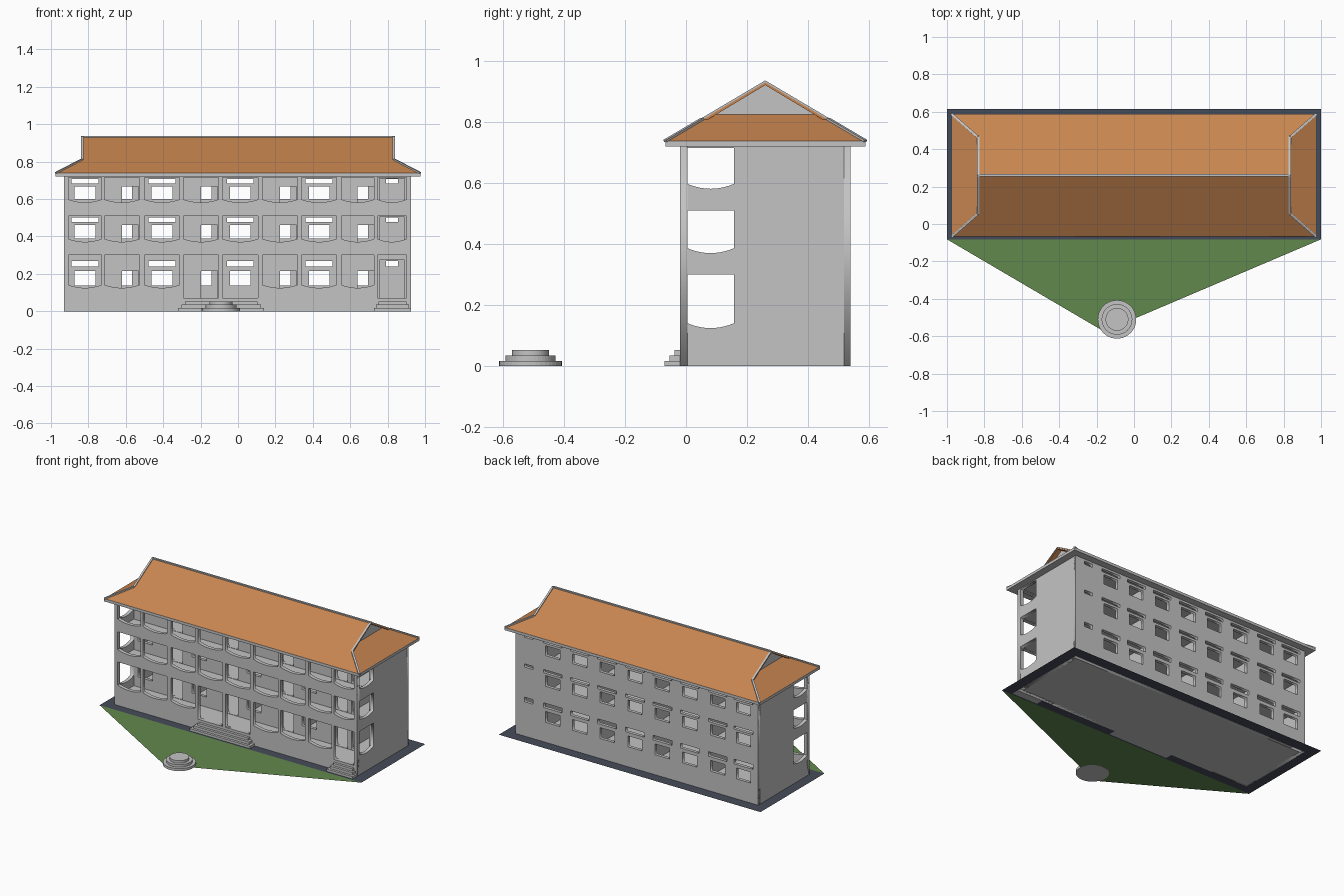
import bpy, bmesh, math
from mathutils import Matrix, Vector

if "Cube" in bpy.data.objects:
    bpy.data.objects.remove(bpy.data.objects["Cube"])


def material(name, rgb):
    m = bpy.data.materials.new(name)
    m.diffuse_color = (*rgb, 1)
    m.use_nodes = True
    m.node_tree.nodes["Principled BSDF"].inputs["Base Color"].default_value = m.diffuse_color
    return m


GREY = material("pale_grey_plaster", (0.55, 0.55, 0.55))
TILE = material("orange_tile", (0.58, 0.235, 0.08))
GRASS = material("grass_green", (0.12, 0.25, 0.075))
PAVE = material("dark_slate_paving", (0.06, 0.072, 0.1))


def add(name, mesh, mat):
    mesh.materials.clear()
    mesh.materials.append(mat)
    ob = bpy.data.objects.new(name, mesh)
    bpy.context.collection.objects.link(ob)
    return ob


def from_bm(name, bm, mat):
    me = bpy.data.meshes.new(name)
    bm.to_mesh(me)
    bm.free()
    return add(name, me, mat)


def box(name, x0, x1, y0, y1, z0, z1, mat=GREY):
    bm = bmesh.new()
    m = Matrix.Translation(((x0 + x1) / 2, (y0 + y1) / 2, (z0 + z1) / 2))
    bmesh.ops.create_cube(bm, size=1, matrix=m @ Matrix.Diagonal((x1 - x0, y1 - y0, z1 - z0, 1)))
    return from_bm(name, bm, mat)


def sheet(name, polys, mat, thick=0):
    bm = bmesh.new()
    for p in polys:
        bm.faces.new([bm.verts.new(v) for v in p])
    bmesh.ops.remove_doubles(bm, verts=bm.verts, dist=1e-5)
    ob = from_bm(name, bm, mat)
    if thick:
        s = ob.modifiers.new("thickness", "SOLIDIFY")
        s.thickness, s.offset = thick, -1
    return ob


def beam(name, a, b, w, h):
    a, b = Vector(a), Vector(b)
    d = b - a
    m = Matrix.Translation((a + b) / 2) @ d.to_track_quat('X', 'Z').to_matrix().to_4x4()
    bm = bmesh.new()
    bmesh.ops.create_cube(bm, size=1, matrix=m @ Matrix.Diagonal((d.length, w, h, 1)))
    return from_bm(name, bm, GREY)


def rect(a0, a1, z0, z1):
    return [(a0, z0), (a1, z0), (a1, z1), (a0, z1)]


def sagged(a0, a1, z0, z1, sag=0.016, n=10):
    # opening whose lower edge dips in a shallow arc
    low = [(a0 + (a1 - a0) * i / n, z0 - sag * (1 - (2 * i / n - 1) ** 2)) for i in range(n + 1)]
    return low + [(a1, z1), (a0, z1)]


def wall(name, outline, holes, lo, hi, along='X'):
    # filled 2D curve with holes, extruded and stood upright
    cu = bpy.data.curves.new(name, 'CURVE')
    cu.dimensions, cu.fill_mode, cu.extrude = '2D', 'BOTH', (hi - lo) / 2
    for loop in [outline] + holes:
        s = cu.splines.new('POLY')
        s.points.add(len(loop) - 1)
        for p, (u, v) in zip(s.points, loop):
            p.co = (u, v, 0, 1)
        s.use_cyclic_u = True
    tmp = bpy.data.objects.new(name + "_curve", cu)
    bpy.context.collection.objects.link(tmp)
    dg = bpy.context.evaluated_depsgraph_get()
    me = bpy.data.meshes.new_from_object(tmp.evaluated_get(dg))
    bpy.data.objects.remove(tmp)
    mid = (lo + hi) / 2
    if along == 'X':
        m = Matrix(((1, 0, 0, 0), (0, 0, -1, mid), (0, 1, 0, 0), (0, 0, 0, 1)))
    else:
        m = Matrix(((0, 0, 1, mid), (1, 0, 0, 0), (0, 1, 0, 0), (0, 0, 0, 1)))
    me.transform(m)
    return add(name, me, GREY)


# main dimensions
XL, XR, YF, YB, TOP = -0.93, 0.925, -0.02, 0.54, 0.725
BAYS = [(-0.906, -0.73), (-0.714, -0.527), (-0.5, -0.313), (-0.291, -0.104), (-0.083, 0.107),
        (0.131, 0.318), (0.34, 0.527), (0.553, 0.727), (0.746, 0.9)]
# per storey: floor, opening low/high, slot low/high, window low/high
STOREYS = [(0.07, 0.141, 0.301, 0.238, 0.27, 0.139, 0.214),
           (0.32, 0.387, 0.51, 0.478, 0.5, 0.388, 0.462),
           (0.53, 0.598, 0.715, 0.684, 0.706, 0.6, 0.668)]

# openings for each wall
front, inner, back, side = [], [], [], []
for k, (fl, o0, o1, s0, s1, w0, w1) in enumerate(STOREYS):
    side.append(sagged(0.005, 0.157, o0, o1))
    for i, (a, b) in enumerate(BAYS):
        c = (a + b) / 2
        entrance = k == 0 and i in (3, 4, 8)
        front.append(rect(a, b, fl, o1) if entrance else sagged(a, b, o0, o1))
        if i == 8:
            back.append(rect(c - 0.033, c + 0.033, s0, s1))
            inner.append(rect(a + 0.01, b - 0.01, fl + 0.002, s1 + 0.003))
            continue
        pair = [rect(c - 0.072, c + 0.072, s0, s1), rect(c - 0.055, c + 0.055, w0, w1)]
        back += pair
        inner += [rect(c, c + 0.088, fl + 0.002, w1)] if i % 2 else pair

wall("front_arcade_wall", rect(XL, XR, 0, TOP), front, YF, 0.005)
wall("inner_gallery_wall", rect(XL + 0.02, XR - 0.02, 0.05, TOP), inner, 0.157, 0.178)
wall("back_wall", rect(XL, XR, 0, TOP), back, 0.518, YB)
wall("left_end_wall", rect(YF + 0.001, YB - 0.001, 0, TOP), side, XL, XL + 0.024, 'Y')
wall("right_end_wall", rect(YF + 0.001, YB - 0.001, 0, TOP), side, XR - 0.024, XR, 'Y')

# floors and room partitions
for k, (z0, z1) in enumerate([(0, 0.07), (0.302, 0.32), (0.512, 0.53)]):
    box(f"floor_{k}", XL + 0.005, XR - 0.005, YF + 0.005, YB - 0.005, z0, z1)
for i in (1, 3, 5, 7):
    x = (BAYS[i][1] + BAYS[i + 1][0]) / 2
    box(f"partition_{i}", x - 0.008, x + 0.008, 0.17, 0.525, 0.05, TOP)

# entrance steps
for name, x0, x1 in (("main_steps", -0.32, 0.14), ("side_steps", 0.727, 0.925)):
    for j in range(3):
        inset = (0.018 if name == "main_steps" else 0.012) * j
        box(f"{name}_{j}", x0 + inset, x1 - inset, -0.07 + 0.0165 * j, YF + 0.002, 0.0175 * j, 0.0175 * (j + 1))

# eaves slab
Y0, Y1, X = -0.068, 0.588, 0.975
box("eaves_slab", -X, X, Y0, Y1, 0.72, 0.739)

# hipped roof with small gables
ZE, ZR, YR, XG, XI = 0.738, 0.932, (Y0 + Y1) / 2, 0.836, 0.806
slope = (ZR - ZE) / (YR - Y0)
ZK = 0.81
dk = (ZK - ZE) / slope
di = dk * (X - XI) / (X - XG)
ZI = ZE + slope * di
slope_front = [(-X, Y0, ZE), (X, Y0, ZE), (XG, Y0 + dk, ZK), (XG, YR, ZR), (-XG, YR, ZR), (-XG, Y0 + dk, ZK)]
slope_back = [(x, 2 * YR - y, z) for x, y, z in reversed(slope_front)]
sheet("main_roof_slopes", [slope_front, slope_back], TILE, 0.01)
hip = [(X, Y0, ZE), (X, Y1, ZE), (XI, Y1 - di, ZI), (XI, Y0 + di, ZI)]
gable = [(XI, Y0 + di, ZI - 0.006), (XI, Y1 - di, ZI - 0.006), (XI, YR, ZR - 0.004)]
for side_name, s in (("right", 1), ("left", -1)):
    def flip(p): return [(s * x, y, z) for x, y, z in (p if s > 0 else reversed(p))]
    sheet(side_name + "_hip_slope", [flip(hip)], TILE)
    sheet(side_name + "_gable_wall", [flip(gable)], GREY)
    # pale caps on hips and gable verges
    for t, ye, yk in (("front", Y0, Y0 + dk), ("rear", Y1, Y1 - dk)):
        beam(f"{side_name}_{t}_hip_cap", (s * X, ye, ZE + 0.001), (s * XG, yk, ZK + 0.001), 0.013, 0.008)
        beam(f"{side_name}_{t}_verge_cap", (s * (XG - 0.003), yk, ZK + 0.002),
             (s * (XG - 0.003), YR, ZR + 0.002), 0.013, 0.006)
beam("ridge_cap", (-XG, YR, ZR), (XG, YR, ZR), 0.013, 0.008)

# round stepped plinth in the garden
for j, r in enumerate((0.103, 0.082, 0.061)):
    bm = bmesh.new()
    bmesh.ops.create_cone(bm, cap_ends=True, segments=40, radius1=r, radius2=r, depth=0.0175,
                          matrix=Matrix.Translation((-0.091, -0.51, 0.0175 * (j + 0.5))))
    from_bm(f"round_plinth_{j}", bm, GREY)

# paving and lawn
sheet("paving", [[(-1, -0.082, 0.001), (1, -0.082, 0.001), (1, 0.615, 0.001), (-1, 0.615, 0.001)]], PAVE)
sheet("lawn", [[(-1, -0.082, 0.001), (-0.16, -0.575, 0.001), (1, -0.082, 0.001)]], GRASS)
